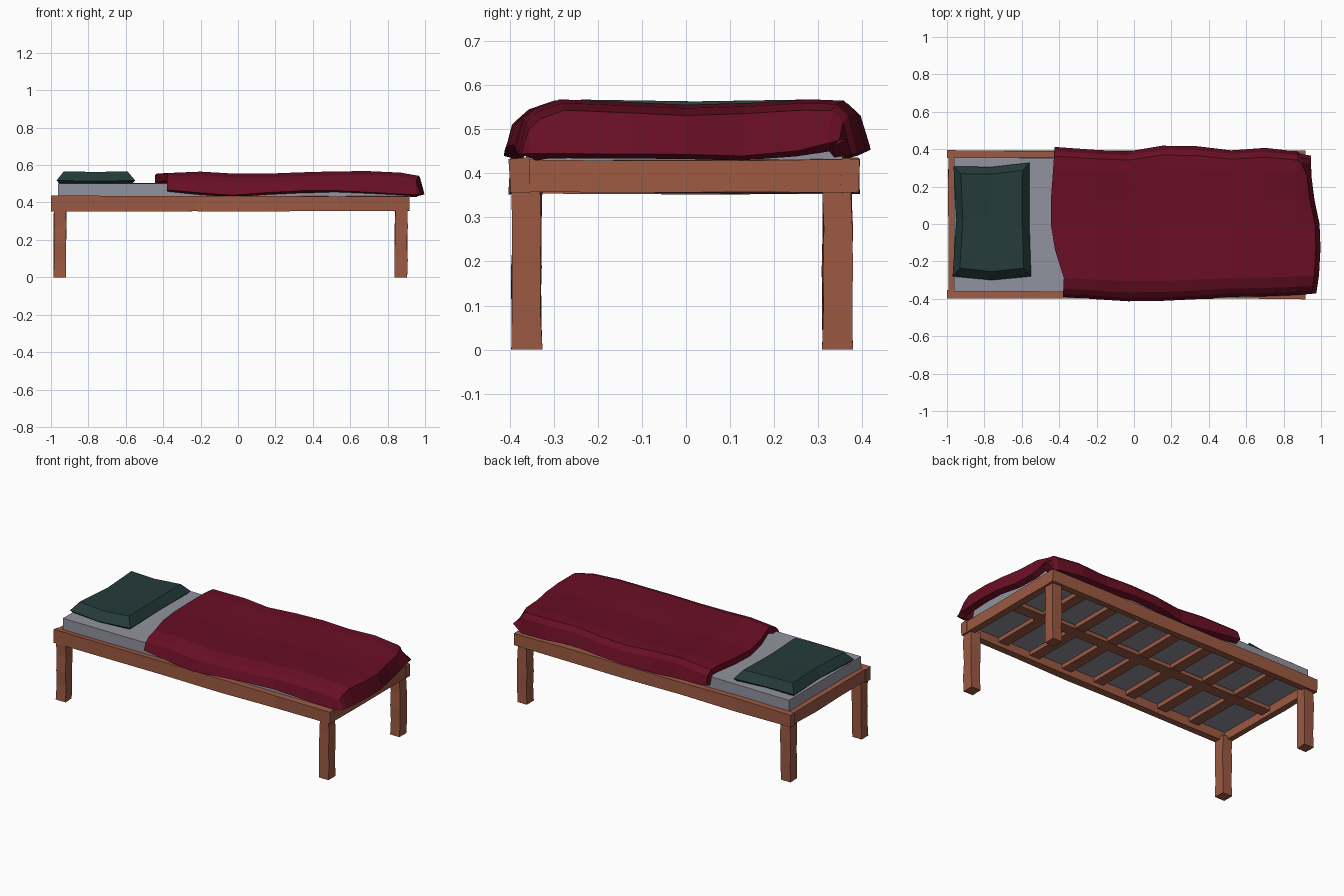
import bpy, bmesh, math, random
from mathutils import Vector

if "Cube" in bpy.data.objects:
    bpy.data.objects.remove(bpy.data.objects["Cube"])

random.seed(4)


def material(name, rgb):
    m = bpy.data.materials.new(name)
    m.diffuse_color = (*rgb, 1)
    m.use_nodes = True
    m.node_tree.nodes["Principled BSDF"].inputs["Base Color"].default_value = m.diffuse_color
    return m


WOOD = material("reddish wood", (0.33, 0.10, 0.055))
GREY = material("grey ticking", (0.29, 0.29, 0.345))
RED = material("dark red wool", (0.14, 0.0045, 0.018))
GREEN = material("dark green cloth", (0.018, 0.043, 0.042))


def finish(name, bm, mat):
    bmesh.ops.recalc_face_normals(bm, faces=bm.faces)
    me = bpy.data.meshes.new(name)
    bm.to_mesh(me)
    bm.free()
    me.materials.append(mat)
    ob = bpy.data.objects.new(name, me)
    bpy.context.collection.objects.link(ob)
    return ob


def box(name, lo, hi, mat, axis=0, cuts=0, wobble=0.0):
    """Box between two corners, cut along an axis and roughened by hand."""
    lo, hi = Vector(lo), Vector(hi)
    bm = bmesh.new()
    bmesh.ops.create_cube(bm, size=1)
    for v in bm.verts:
        v.co = Vector((lo[k] + (v.co[k] + 0.5) * (hi[k] - lo[k]) for k in range(3)))
    normal = Vector((0, 0, 0))
    normal[axis] = 1
    for i in range(cuts):
        at = lo.lerp(hi, (i + 1) / (cuts + 1))
        bmesh.ops.bisect_plane(bm, geom=bm.verts[:] + bm.edges[:] + bm.faces[:],
                               plane_co=at, plane_no=normal)
    for v in bm.verts:
        for k in range(3):
            if k != axis:
                v.co[k] += random.uniform(-wobble, wobble)
    return finish(name, bm, mat)


def interp(table, x):
    """Piecewise linear lookup in a short list of (x, value)."""
    if x <= table[0][0]:
        return table[0][1]
    for (a, p), (b, q) in zip(table, table[1:]):
        if x <= b:
            return p + (q - p) * (x - a) / (b - a)
    return table[-1][1]


# Legs
for end, x in (("head", -0.985), ("foot", 0.84)):
    for side, y in (("front", -0.394), ("back", 0.31)):
        box(f"{end}_{side}_leg", (x, y, 0), (x + 0.065, y + 0.066, 0.37), WOOD, 2, 3, 0.003)

# Frame rails
box("front_rail", (-1.0, -0.40, 0.355), (0.918, -0.355, 0.434), WOOD, 0, 4, 0.003)
box("back_rail", (-1.0, 0.352, 0.355), (0.918, 0.392, 0.434), WOOD, 0, 4, 0.003)
box("head_rail", (-0.992, -0.37, 0.355), (-0.955, 0.37, 0.43), WOOD, 1, 2, 0.003)
box("foot_rail", (0.875, -0.37, 0.355), (0.914, 0.37, 0.43), WOOD, 1, 2, 0.003)

# Slats under the mattress
box("centre_slat", (-0.96, -0.035, 0.378), (0.88, 0.035, 0.402), WOOD)
for i in range(7):
    x = -0.96 + 1.84 * (i + 1) / 8
    box(f"cross_slat_{i + 1}", (x - 0.033, -0.36, 0.382), (x + 0.033, 0.36, 0.408), WOOD)

# Mattress
box("mattress", (-0.962, -0.362, 0.408), (0.886, 0.354, 0.502), GREY, 0, 2, 0.002)

# Pillow: stacked rings, four corners with edge midpoints
bm = bmesh.new()
outline = [(-0.97, -0.28), (-0.76, -0.30), (-0.55, -0.28), (-0.56, 0.02),
           (-0.558, 0.328), (-0.76, 0.305), (-0.965, 0.308), (-0.95, 0.02)]
cx, cy = -0.765, 0.03
rings = []
for sx, sy, z in ((0.93, 0.95, 0.502), (1.0, 1.0, 0.514), (0.81, 0.86, 0.563)):
    rings.append([bm.verts.new((cx + (x - cx) * sx, cy + (y - cy) * sy,
                                z + (0.004 if i % 2 == 0 and z > 0.51 else 0)))
                  for i, (x, y) in enumerate(outline)])
for a, b in zip(rings, rings[1:]):
    for i in range(8):
        j = (i + 1) % 8
        bm.faces.new((a[i], a[j], b[j], b[i]))
bm.faces.new(rings[0])
middle = bm.verts.new((cx, cy, 0.560))
top = rings[-1]
for i in range(0, 8, 2):
    bm.faces.new((top[i], top[i + 1], middle, top[i - 1]))
finish("pillow", bm, GREEN)

# Blanket: draped grid from edge outlines and heights
head_x = [(-0.4, -0.38), (-0.28, -0.375), (-0.1, -0.435), (0.05, -0.45), (0.4, -0.425)]
foot_x = [(-0.37, 0.975), (-0.2, 1.0), (0, 0.992), (0.2, 0.95), (0.4, 0.945)]
foot_z = [(-0.37, 0.445), (0, 0.443), (0.2, 0.437), (0.36, 0.478)]
front_y = [(-0.4, -0.39), (0, -0.415), (0.25, -0.408), (0.5, -0.39), (0.8, -0.385), (1.0, -0.37)]
back_y = [(-0.42, 0.412), (-0.05, 0.385), (0.2, 0.427), (0.35, 0.415), (0.55, 0.39),
          (0.7, 0.407), (0.9, 0.385), (1.0, 0.365)]
hem_z = [(-0.4, 0.47), (-0.05, 0.438), (0.2, 0.457), (0.45, 0.468), (0.7, 0.455), (0.9, 0.443)]
top_z = [(-0.42, 0.555), (-0.2, 0.565), (0.05, 0.55), (0.3, 0.56), (0.6, 0.569),
         (0.8, 0.566), (0.92, 0.555)]
# across the bed: share of half width, drop below the top (None = hem)
section = [(-1, None), (-0.955, 0.045), (-0.885, 0.02), (-0.74, 0), (-0.35, 0.006), (0, 0.012),
           (0.35, 0.008), (0.7, 0), (0.88, 0.003), (0.95, 0.03), (1, None)]
stations = [None, -0.2, -0.03, 0.15, 0.33, 0.52, 0.7, 0.87, "crease", "hem"]

bm = bmesh.new()
grid = []
for st in stations:
    row = []
    for s, drop in section:
        guess = {None: -0.42, "crease": 0.95, "hem": 1.0}.get(st, st)
        y = s * (-interp(front_y, guess) if s < 0 else interp(back_y, guess))
        if st is None:
            x = interp(head_x, y)
        elif st == "crease":
            x = interp(foot_x, y) - 0.025 - (0.03 if y > 0.3 else 0)
        elif st == "hem":
            x = interp(foot_x, y)
        else:
            x = st
        z = interp(hem_z, x) if drop is None else interp(top_z, x) - drop
        if st == "crease" and drop is not None:
            z -= 0.012
        if st == "hem":
            z = interp(foot_z, y)
        row.append(bm.verts.new((x, y, z)))
    grid.append(row)
for a, b in zip(grid, grid[1:]):
    for j in range(len(section) - 1):
        bm.faces.new((a[j], b[j], b[j + 1], a[j + 1]))
bm.normal_update()
if sum(f.normal.z for f in bm.faces) < 0:
    bmesh.ops.reverse_faces(bm, faces=bm.faces)
me = bpy.data.meshes.new("blanket")
bm.to_mesh(me)
bm.free()
me.materials.append(RED)
blanket = bpy.data.objects.new("blanket", me)
bpy.context.collection.objects.link(blanket)
thick = blanket.modifiers.new("thickness", 'SOLIDIFY')
thick.thickness = 0.04
thick.offset = -1
